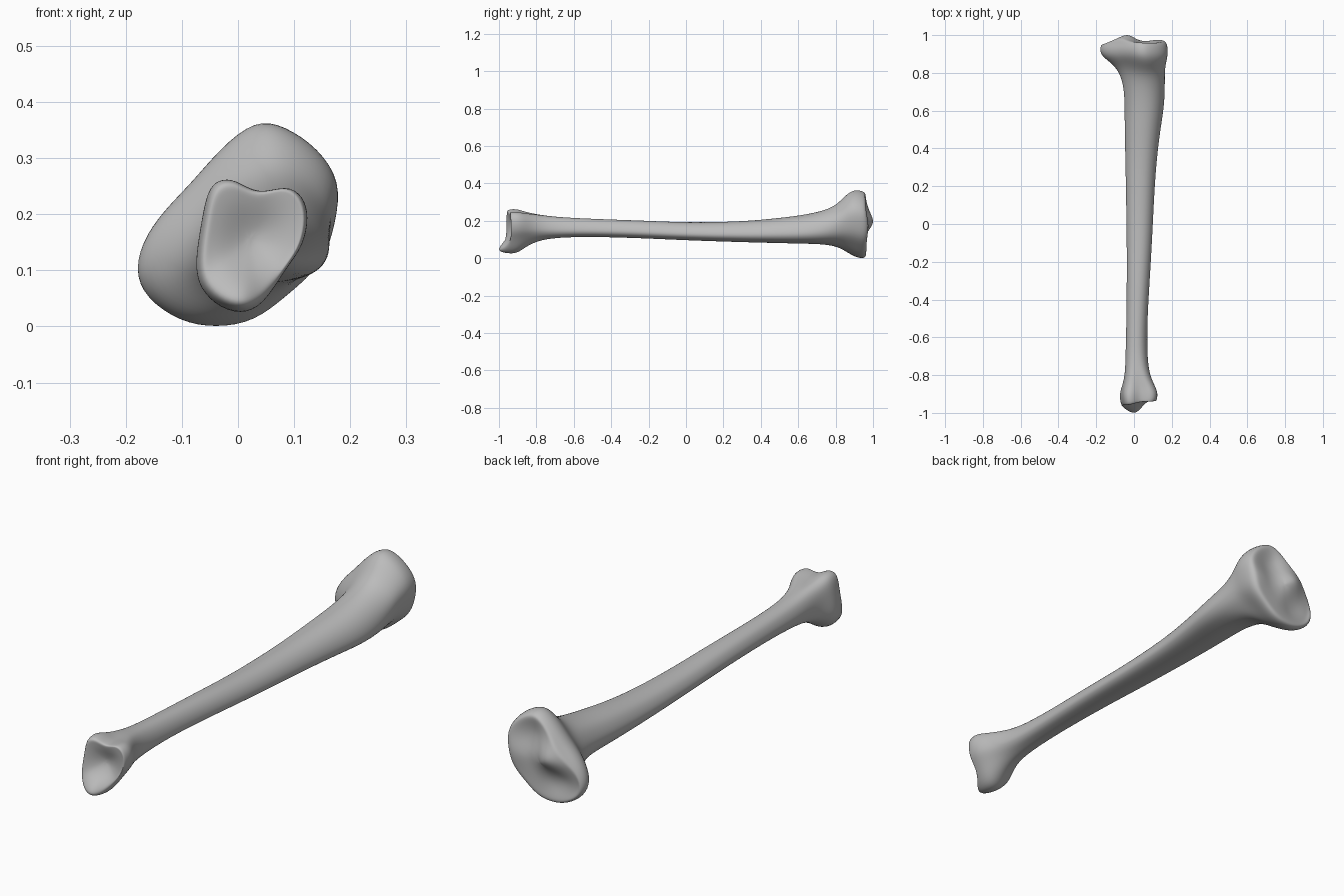
import bpy, bmesh, math

if "Cube" in bpy.data.objects:
    bpy.data.objects.remove(bpy.data.objects["Cube"])

bone_grey = bpy.data.materials.new("bone grey")
bone_grey.use_nodes = True
colour = (.5, .5, .5, 1)
bone_grey.diffuse_color = colour
bone_grey.node_tree.nodes["Principled BSDF"].inputs["Base Color"].default_value = colour

# Cross-section outlines (x, z), counter-clockwise from +x, in hundredths
KNEE = [(17, 18), (18, 25), (14, 31), (8, 35), (3, 36), (-3, 31), (-8, 25), (-12, 21),
        (-16, 16), (-18, 10), (-16, 5), (-10, 1), (-4, 0), (3, 1), (9, 6), (15, 11)]
ANKLE = [(12, 14), (13, 19), (12, 23), (9, 25), (4, 23), (0, 26), (-3, 26), (-5, 24),
         (-6, 18), (-7, 12), (-7, 7), (-4, 3), (1, 1), (5, 3), (8, 8), (10, 11)]
SHAFT = [(10, -3), (9, 2), (7, 6), (4, 9), (0, 10), (-4, 9), (-7, 7), (-9, 3),
         (-10, -1), (-9, -5), (-7, -8), (-4, -9), (0, -10), (4, -9), (7, -8), (9, -6)]

# Stations along the bone: y, x range, z range (hundredths), share of the end outline
STATIONS = [
    (-94, -7, 12, 2, 26, 1), (-90, -7.5, 12.8, 2.5, 26, 1), (-86, -6.5, 11.5, 5.5, 25, .8),
    (-80, -5, 8.5, 9, 24, .4), (-70, -4.5, 7, 11, 22, 0), (-50, -4, 7, 11.5, 21, 0),
    (-20, -3.8, 9, 10.5, 20, 0), (0, -4, 10, 9.5, 19, 0), (30, -4.5, 11.5, 8.5, 19.5, 0),
    (50, -5, 14, 8, 21.5, 0), (62, -5, 16, 7.7, 23, 0), (72, -5.5, 16.5, 7.5, 25, .1),
    (80, -8, 16.5, 6.5, 28, .5), (85, -12, 17, 4, 33.5, .85), (89, -17.5, 18, 1.5, 36.5, 1),
    (93, -18.5, 18, 0, 36.5, 1), (95.5, -17, 17.5, .3, 35.5, 1)]


def unit_outline(points):
    """Scale an outline to fill the square from -1 to 1."""
    axes = []
    for values in zip(*points):
        low, high = min(values), max(values)
        axes.append([2 * (v - low) / (high - low) - 1 for v in values])
    return list(zip(*axes))


def bump(x, z, cx, cz, radius, height):
    return height * math.exp(-((x - cx) ** 2 + (z - cz) ** 2) / radius ** 2)


def ankle_end(x, z):
    """Cupped joint face with the downward spur at its lower edge."""
    return (-.955 + .15 * x + bump(x, z, .03, .16, .06, .03)
            + bump(x, z, 0, .045, .045, -.06))


def knee_end(x, z):
    """Two shallow dishes with a raised ridge between them."""
    return (.965 + bump(x, z, -.04, .2, .06, .04) + bump(x, z, .13, .17, .05, .015)
            + bump(x, z, .06, .27, .06, -.02) + bump(x, z, -.07, .09, .06, -.02)
            + bump(x, z, -.18, .08, .07, -.02))


def section(y, x0, x1, z0, z1, share):
    end = unit_outline(KNEE if y > 0 else ANKLE)
    pad = 1.025     # offsets the shrinkage of the subdivision
    ring = []
    for (a, b), (c, d) in zip(unit_outline(SHAFT), end):
        u, v = a + (c - a) * share, b + (d - b) * share
        ring.append(((x0 + x1 + u * pad * (x1 - x0)) / 200, y / 100,
                     (z0 + z1 + v * pad * (z1 - z0)) / 200))
    return ring


def cap(ring, surface):
    """Shrinking rings laid on a joint surface."""
    cx = sum(p[0] for p in ring) / len(ring)
    cz = sum(p[2] for p in ring) / len(ring)
    rings = []
    for s in (.93, .8, .6, .4, .2, .06):
        flat = [(cx + (x - cx) * s, cz + (z - cz) * s) for x, _, z in ring]
        rings.append([(x, surface(x, z), z) for x, z in flat])
    return rings


# Loft the whole bone, joint face to joint face
shaft = [section(*s) for s in STATIONS]
rings = cap(shaft[0], ankle_end)[::-1] + shaft + cap(shaft[-1], knee_end)
bm = bmesh.new()
loops = [[bm.verts.new(p) for p in ring] for ring in rings]
for a, b in zip(loops, loops[1:]):
    for i in range(len(a)):
        j = (i + 1) % len(a)
        bm.faces.new((a[i], a[j], b[j], b[i]))
bm.faces.new(loops[0])
bm.faces.new(loops[-1])
bmesh.ops.recalc_face_normals(bm, faces=bm.faces)
for face in bm.faces:
    face.smooth = True
mesh = bpy.data.meshes.new("shin_bone")
bm.to_mesh(mesh)
bm.free()
mesh.materials.append(bone_grey)
bone = bpy.data.objects.new("shin_bone", mesh)
bpy.context.collection.objects.link(bone)
smooth = bone.modifiers.new("Smooth", "SUBSURF")
smooth.levels = smooth.render_levels = 2
